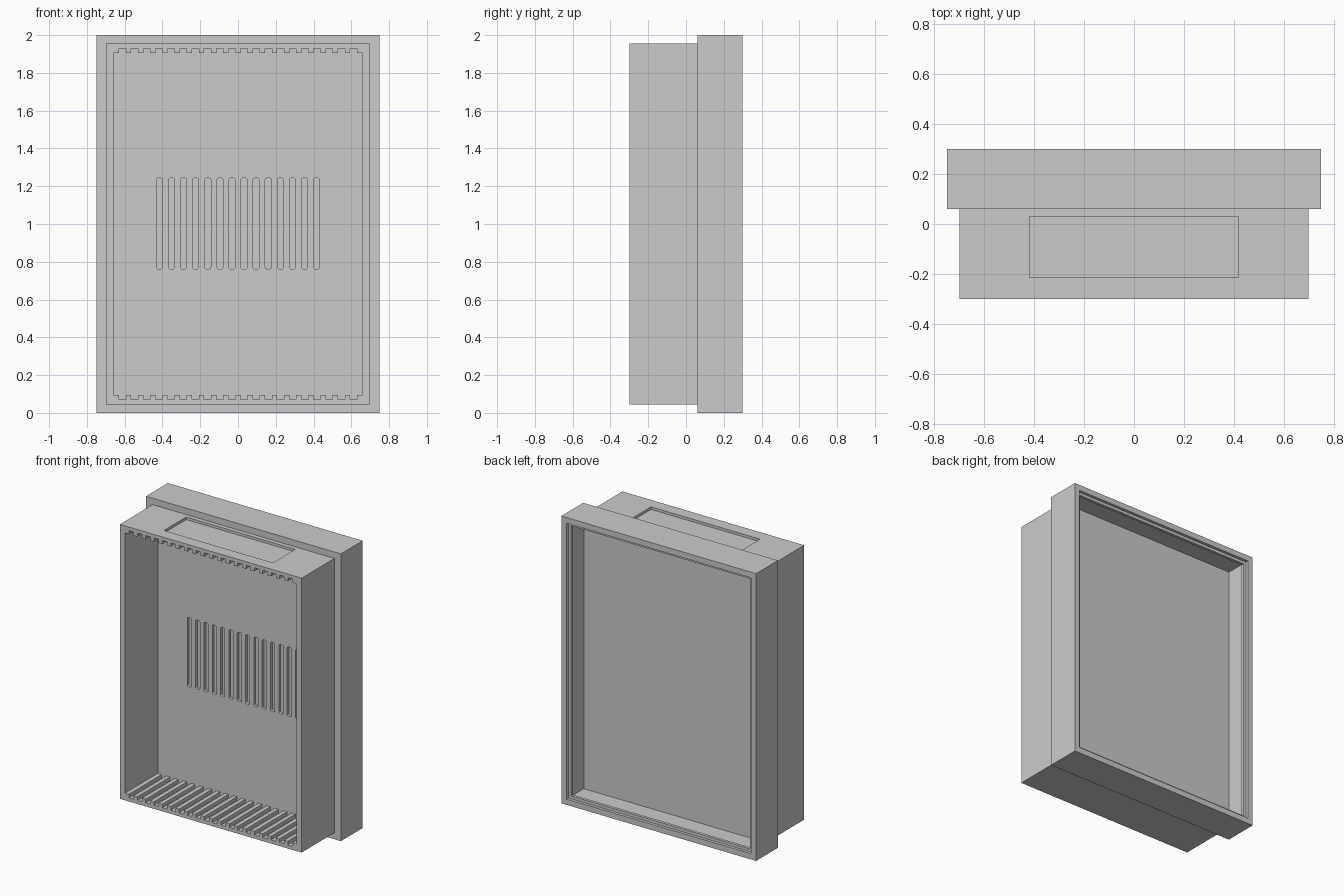
import bpy, bmesh, math

if "Cube" in bpy.data.objects:
    bpy.data.objects.remove(bpy.data.objects["Cube"])


def loft(name, islands):
    """Solid(s) from lists of rings; every ring is (y, [(x, z), ...]), ends capped."""
    bm = bmesh.new()
    for rings in islands:
        loops = [[bm.verts.new((x, y, z)) for x, z in pts] for y, pts in rings]
        n = len(loops[0])
        for a, b in zip(loops, loops[1:]):
            for i in range(n):
                j = (i + 1) % n
                bm.faces.new((a[i], a[j], b[j], b[i]))
        bm.faces.new(loops[0])
        bm.faces.new(loops[-1])
    bmesh.ops.recalc_face_normals(bm, faces=bm.faces)
    me = bpy.data.meshes.new(name)
    bm.to_mesh(me)
    bm.free()
    ob = bpy.data.objects.new(name, me)
    bpy.context.collection.objects.link(ob)
    return ob


def rect(hx, z0, z1):
    return [(-hx, z0), (hx, z0), (hx, z1), (-hx, z1)]


def prism(pts, y0, y1):
    return [(y0, pts), (y1, pts)]


def rounded_slot(cx, hw, z0, z1, r, seg=4):
    pts = []
    corners = ((hw - r, z0 + r, -90), (hw - r, z1 - r, 0),
               (r - hw, z1 - r, 90), (r - hw, z0 + r, 180))
    for dx, z, start in corners:
        for k in range(seg + 1):
            t = math.radians(start + 90 * k / seg)
            pts.append((cx + dx + r * math.cos(t), z + r * math.sin(t)))
    return pts


def cut(ob, cutter):
    m = ob.modifiers.new("cut", 'BOOLEAN')
    m.operation, m.solver, m.object = 'DIFFERENCE', 'EXACT', cutter
    cutter.hide_render = True
    bpy.context.view_layer.objects.active = ob
    bpy.ops.object.modifier_apply(modifier=m.name)
    bpy.data.objects.remove(cutter)


PITCH = 0.0644

# Front tray: open box with toothed guide grooves in floor and ceiling
tray = loft("front_tray", [prism(rect(0.70, 0.045, 1.955), -0.30, 0.06)])
floor_line = [(-0.66, 0.095)]
for i in range(20):
    x = (i - 9.5) * PITCH
    floor_line += [(x - 0.018, 0.095), (x - 0.018, 0.07),
                   (x + 0.018, 0.07), (x + 0.018, 0.095)]
floor_line.append((0.66, 0.095))
ceiling_line = [(x, 2.0 - z) for x, z in reversed(floor_line)]
cut(tray, loft("tray_cavity", [prism(floor_line + ceiling_line, -0.35, 0.10)]))

# Shallow label recess in the top of the tray
cut(tray, loft("top_recess", [prism(rect(0.42, 1.937, 2.1), -0.215, 0.03)]))

# Rear frame with partition panel; the opening has a retaining rib around it
frame = loft("rear_frame", [prism(rect(0.75, 0.0, 2.0), 0.06, 0.30)])
steps = [(0.35, 0.04), (0.28, 0.04), (0.28, 0.06),
         (0.26, 0.06), (0.26, 0.04), (0.11, 0.04)]
cut(frame, loft("frame_cavity",
                [[(y, rect(0.75 - t, t, 2.0 - t)) for y, t in steps]]))

# Row of blind vent slots in the front of the panel
vents = [prism(rounded_slot((i - 6.5) * PITCH * 0.995, 0.016, 0.762, 1.243, 0.01),
               0.0, 0.08) for i in range(14)]
cut(frame, loft("vent_slots", vents))
